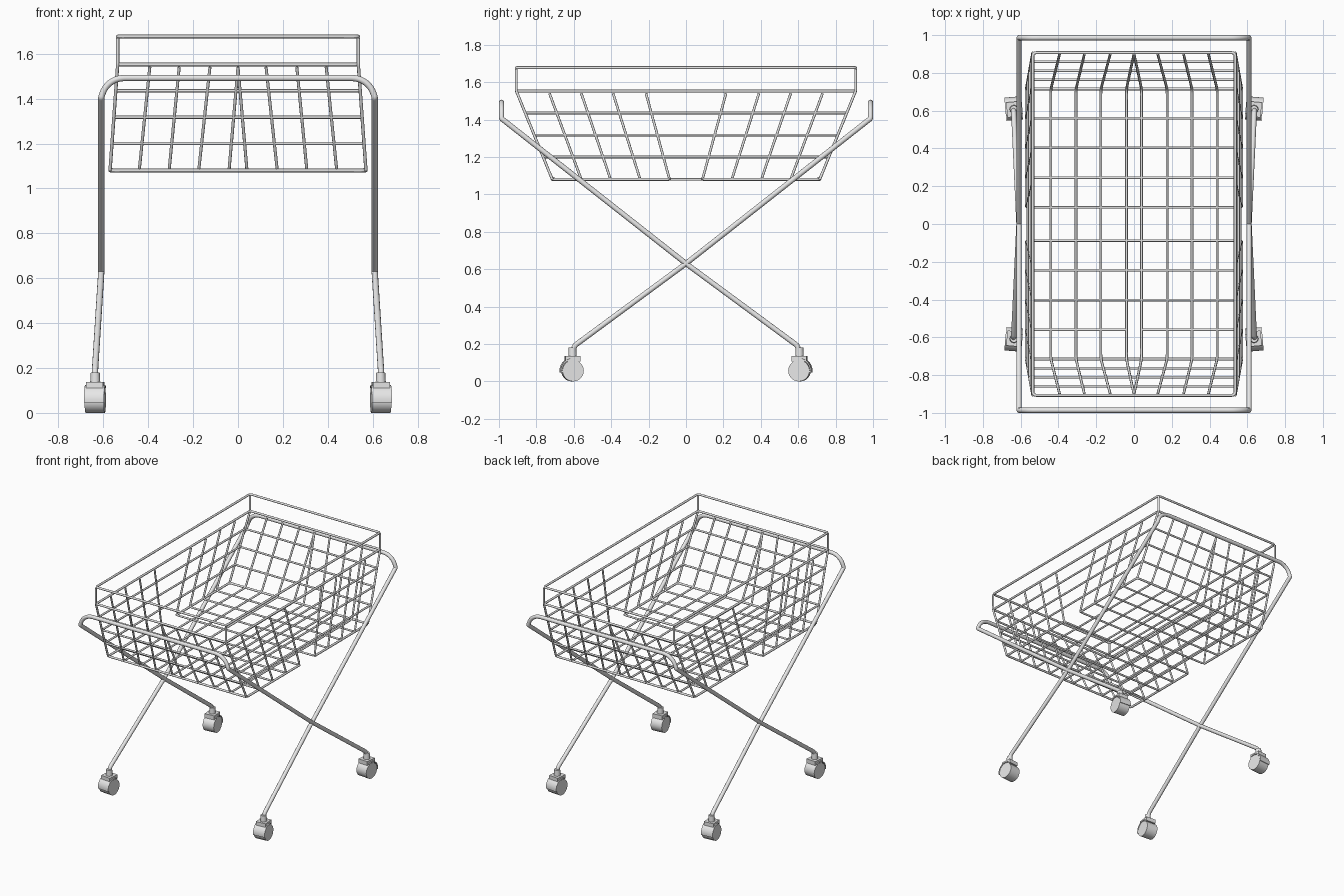
import bpy, bmesh, math
from mathutils import Vector, Matrix

cube = bpy.data.objects.get("Cube")
if cube:
    bpy.data.objects.remove(cube)

# One light grey for wire, tube and casters
GREY = bpy.data.materials.new("light grey metal")
GREY.use_nodes = True
GREY.diffuse_color = (0.8, 0.8, 0.8, 1)
GREY.node_tree.nodes["Principled BSDF"].inputs["Base Color"].default_value = (0.8, 0.8, 0.8, 1)


def add_object(name, mesh):
    obj = bpy.data.objects.new(name, mesh)
    bpy.context.collection.objects.link(obj)
    mesh.materials.clear()
    mesh.materials.append(GREY)
    bpy.ops.object.select_all(action='DESELECT')
    obj.select_set(True)
    bpy.context.view_layer.objects.active = obj
    bpy.ops.object.shade_smooth_by_angle(angle=math.radians(50))


def fillet(points, radius, cyclic=False, steps=5):
    """Round the inner corners of a path."""
    pts = [Vector(p) for p in points]
    out = []
    for i, p in enumerate(pts):
        if not cyclic and i in (0, len(pts) - 1):
            out.append(p)
            continue
        to_prev, to_next = pts[i - 1] - p, pts[(i + 1) % len(pts)] - p
        r = min(radius, to_prev.length * 0.45, to_next.length * 0.45)
        a, b = p + to_prev.normalized() * r, p + to_next.normalized() * r
        for k in range(steps + 1):
            t = k / steps
            out.append(a * (1 - t) ** 2 + p * (2 * t * (1 - t)) + b * t * t)
    return out


def tubes(name, paths, radius, corner, cyclic=False, sides=2):
    """Sweep a round section along each path and keep it as one mesh."""
    curve = bpy.data.curves.new(name, 'CURVE')
    curve.dimensions = '3D'
    curve.bevel_depth = radius
    curve.bevel_resolution = sides
    curve.use_fill_caps = True
    for path in paths:
        pts = fillet(path, corner, cyclic)
        spline = curve.splines.new('POLY')
        spline.points.add(len(pts) - 1)
        for sp, p in zip(spline.points, pts):
            sp.co = (*p, 1)
        spline.use_cyclic_u = cyclic
    temp = bpy.data.objects.new(name + "_path", curve)
    bpy.context.collection.objects.link(temp)
    mesh = bpy.data.meshes.new_from_object(
        temp.evaluated_get(bpy.context.evaluated_depsgraph_get()))
    bpy.data.objects.remove(temp)
    add_object(name, mesh)


# Basket proportions: the ends flare outward, the sides lean slightly inward
FLOOR, RAIL, RIM = 1.08, 1.552, 1.677
WIRE = 0.007


def half_size(z):
    t = min(1, (z - FLOOR) / (RAIL - FLOOR))
    return 0.57 - 0.034 * t, 0.715 + 0.192 * t


def ring(z):
    x, y = half_size(z)
    return [(x, y, z), (-x, y, z), (-x, -y, z), (x, -y, z)]


# Horizontal hoops, rim posts and corner wires
tubes("basket_rim", [ring(RIM), ring(RAIL)], 0.008, 0.02, True)
tubes("basket_hoops", [ring(z) for z in (1.20, 1.317, 1.435)], WIRE, 0.015, True)
tubes("basket_corners", [[a, b, c] for a, b, c in
                         zip(ring(FLOOR), ring(RAIL), ring(RIM - 0.006))], 0.0075, 0.01)

# Floor edge, open at the middle of each long side
fx, fy = half_size(FLOOR)
tubes("floor_edge", [[(-fx, 0.09 * s, FLOOR), (-fx, fy * s, FLOOR),
                      (fx, fy * s, FLOOR), (fx, 0.09 * s, FLOOR)] for s in (-1, 1)],
      0.008, 0.02)

# Lengthwise wires running up both ends, the middle pair meeting at the top
TOP = RAIL - 0.012
tx, ty = half_size(TOP)
lengthwise = []
for low, high in ((0.04, 0), (0.175, 0.125), (0.307, 0.262), (0.44, 0.393)):
    for s in (-1, 1):
        lengthwise.append([(s * high, -ty, TOP), (s * low, -fy, FLOOR),
                           (s * low, fy, FLOOR), (s * high, ty, TOP)])
tubes("lengthwise_wires", lengthwise, WIRE, 0.025)

# Crosswise wires running up both sides; one is split at the middle
crosswise = []
for low, high in ((0.088, 0.214), (0.245, 0.39), (0.403, 0.56), (0.56, 0.73)):
    for s in (-1, 1):
        right = [(tx, s * high, TOP), (fx, s * low, FLOOR)]
        left = [(-x, y, z) for x, y, z in reversed(right)]
        if s < 0 and low > 0.5:
            crosswise += [right + [(0.04, s * low, FLOOR)],
                          [(-0.04, s * low, FLOOR)] + left]
        else:
            crosswise.append(right + left)
tubes("crosswise_wires", crosswise, WIRE, 0.02)

# Two crossing legs, each one bent tube with a handle bar on top
for s, name in ((-1, "front_handle_frame"), (1, "back_handle_frame")):
    bar = s * 0.986
    leg = [(0.637, -s * 0.605, 0.15), (0.637, -s * 0.597, 0.19),
           (0.609, 0, 0.63)]
    handle = [(0.609, bar, 1.405)]
    arc = [(0.509 + 0.1 * math.cos(a), bar, 1.392 + 0.1 * math.sin(a))
           for a in (math.radians(d) for d in range(15, 91, 15))]
    half = leg + handle + arc
    tubes(name, [half + [(-x, y, z) for x, y, z in reversed(half)]],
          0.014, 0.015, sides=4)


def caster(name, sx, sy):
    """Barrel wheel with a curved hood on its outer side and a stem."""
    bm = bmesh.new()
    # Wheel
    bmesh.ops.create_cone(bm, cap_ends=True, segments=28, radius1=0.057, radius2=0.057,
                          depth=0.086, matrix=Matrix.Translation((0, 0, 0.057)) @
                          Matrix.Rotation(math.radians(90), 4, 'Y'))
    # Hood: a thick arc from the outer side up over the wheel
    steps = 10
    arcs = []
    for k in range(steps + 1):
        a = math.radians(-10 + 125 * k / steps)
        arcs.append([bm.verts.new((x, r * math.cos(a), 0.058 + r * math.sin(a)))
                     for x, r in ((-0.045, 0.059), (0.045, 0.059),
                                  (0.045, 0.066), (-0.045, 0.066))])
    for a, b in zip(arcs, arcs[1:]):
        for k in range(4):
            n = (k + 1) % 4
            bm.faces.new((a[k], a[n], b[n], b[k]))
    bm.faces.new(arcs[0])
    bm.faces.new(arcs[-1])
    # Mounting block and stem collar
    bmesh.ops.create_cube(bm, size=1, matrix=Matrix.Translation((0, 0, 0.122)) @
                          Matrix.Diagonal((0.075, 0.08, 0.03, 1)))
    bmesh.ops.create_cone(bm, cap_ends=True, segments=20, radius1=0.023, radius2=0.02,
                          depth=0.05, matrix=Matrix.Translation((0, 0, 0.155)))
    place = (Matrix.Translation((sx * 0.636, sy * 0.607, 0)) @
             Matrix.Rotation(-sx * sy * math.radians(5), 4, 'Z') @
             Matrix.Diagonal((1, sy, 1, 1)))
    bm.transform(place)
    bmesh.ops.recalc_face_normals(bm, faces=bm.faces)
    mesh = bpy.data.meshes.new(name)
    bm.to_mesh(mesh)
    bm.free()
    add_object(name, mesh)


for sx, side in ((1, "left"), (-1, "right")):
    for sy, end in ((-1, "front"), (1, "back")):
        caster(f"{end}_{side}_caster", sx, sy)
